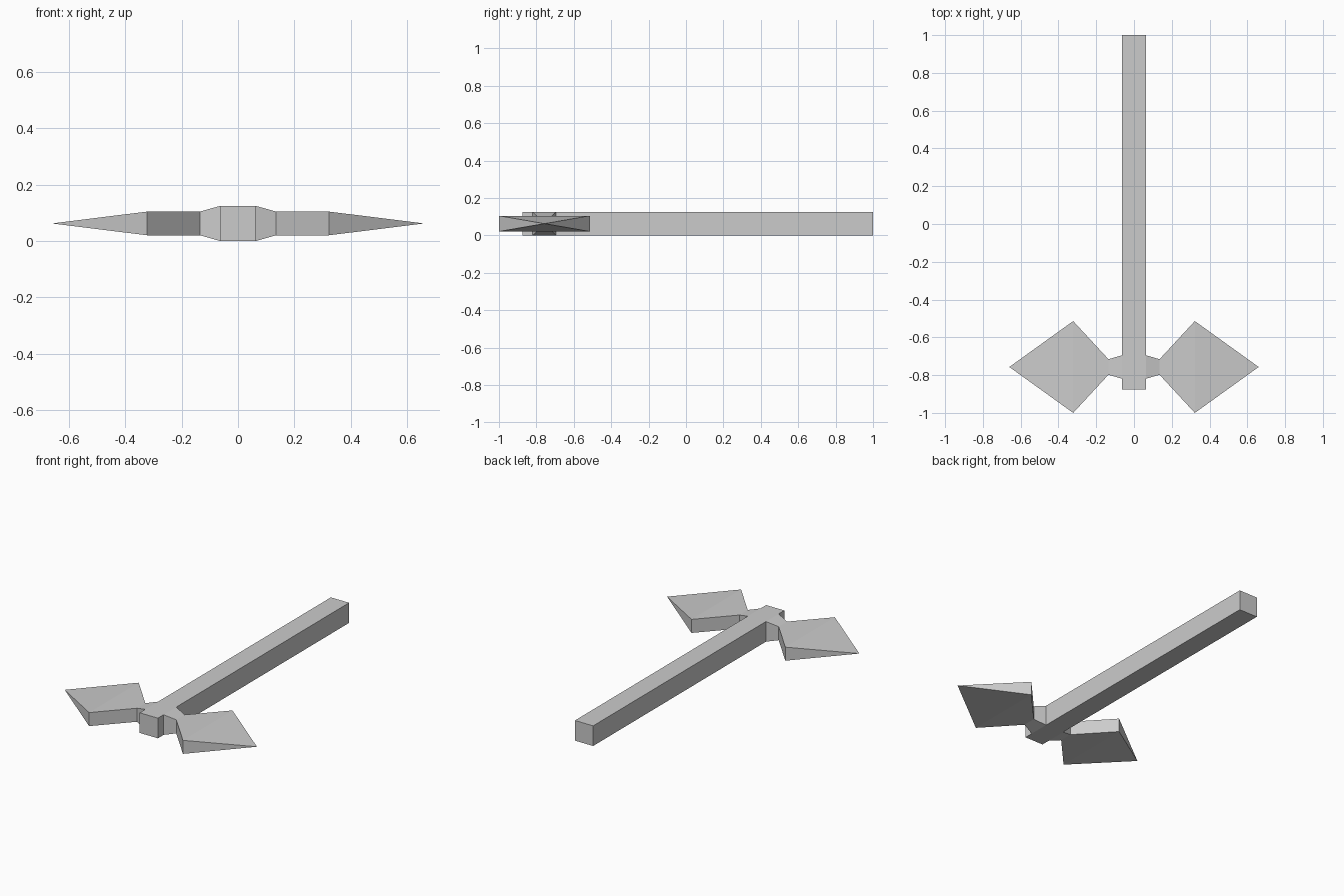
import bpy, bmesh

if "Cube" in bpy.data.objects:
    bpy.data.objects.remove(bpy.data.objects["Cube"])

W = 0.0625       # half thickness of the handle
CY = -0.757      # centre line of the axe head along the handle


def make_object(name, bm):
    bmesh.ops.recalc_face_normals(bm, faces=bm.faces)
    mesh = bpy.data.meshes.new(name)
    bm.to_mesh(mesh)
    bm.free()
    obj = bpy.data.objects.new(name, mesh)
    bpy.context.collection.objects.link(obj)
    return obj


# Handle: long square bar
bm = bmesh.new()
bmesh.ops.create_cube(bm, size=1)
bmesh.ops.scale(bm, vec=(2 * W, 1.875, 2 * W), verts=bm.verts)
bmesh.ops.translate(bm, vec=(0, 0.0625, W), verts=bm.verts)
make_object("handle", bm)

# Blade: rectangular sections (x, half width, half height) ending in a point
sections = [(W, 0.0625, W), (0.135, 0.041, 0.042), (0.322, 0.243, 0.042)]
bm = bmesh.new()
rings = [[bm.verts.new((x, CY + sy * hy, W + sz * hz))
          for sy, sz in ((-1, -1), (1, -1), (1, 1), (-1, 1))]
         for x, hy, hz in sections]
tip = bm.verts.new((0.66, CY, W))
for i in range(4):
    j = (i + 1) % 4
    for a, b in zip(rings, rings[1:]):
        bm.faces.new((a[i], a[j], b[j], b[i]))
    bm.faces.new((rings[-1][i], rings[-1][j], tip))

# Open root sits against the handle, so normals are set from the blade's own shell
blades = make_object("axe_blades", bm)

# Second blade on the other side of the handle
mirror = blades.modifiers.new("Mirror", 'MIRROR')
mirror.use_axis = (True, False, False)
mirror.use_mirror_merge = False
